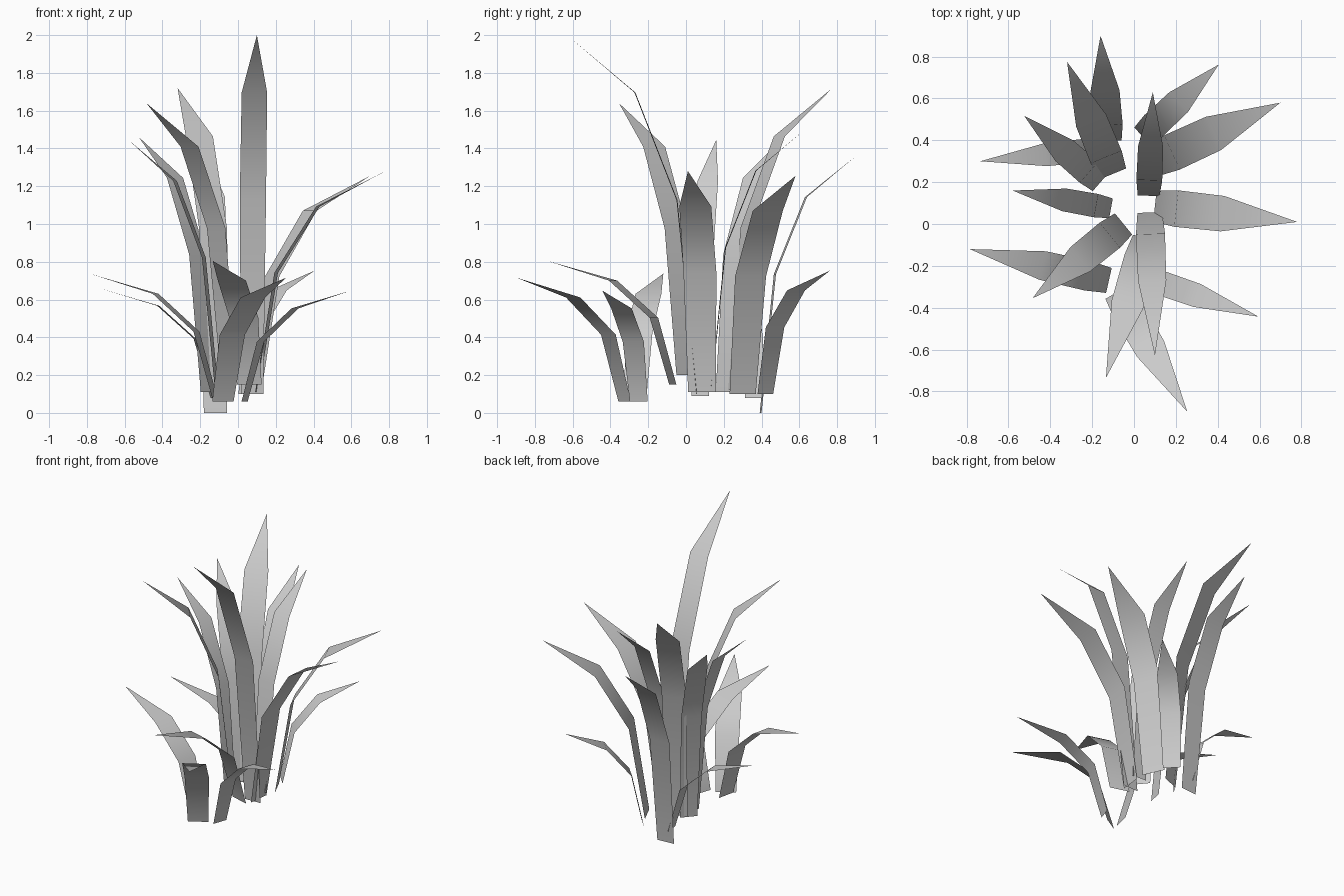
import bpy
from mathutils import Vector

# Each blade: base point, tip point, width
TALL = [
    ((-0.12, 0.395, 0.00), (-0.16, 0.90, 1.36), 0.14),
    ((-0.10, 0.24, 0.12), (-0.32, 0.775, 1.72), 0.155),
    ((-0.16, 0.20, 0.11), (-0.525, 0.517, 1.46), 0.13),
    ((-0.11, 0.075, 0.09), (-0.58, 0.16, 1.445), 0.11),
    ((-0.05, 0.00, 0.20), (-0.485, -0.355, 1.64), 0.15),
    ((0.075, 0.055, 0.10), (0.10, -0.63, 2.00), 0.135),
    ((0.10, 0.085, 0.11), (0.78, 0.01, 1.28), 0.17),
    ((0.09, 0.30, 0.10), (0.70, 0.58, 1.255), 0.175),
    ((0.07, 0.135, 0.14), (0.09, 0.63, 1.50), 0.12),
]
SHORT = [
    ((-0.14, 0.36, 0.08), (-0.735, 0.30, 0.66), 0.11),
    ((-0.12, -0.27, 0.07), (-0.785, -0.12, 0.737), 0.14),
    ((0.06, -0.07, 0.15), (-0.134, -0.735, 0.805), 0.155),
    ((-0.08, -0.325, 0.06), (0.255, -0.898, 0.716), 0.15),
    ((0.035, -0.25, 0.06), (0.595, -0.443, 0.647), 0.115),
    ((0.04, 0.42, 0.10), (0.405, 0.762, 0.753), 0.13),
]
# Shared arching profile: outward fraction, height fraction, width fraction
PROFILE = [(0, 0, 0.87), (0.15, 0.54, 1.03), (0.475, 0.84, 1.0)]


def blade(name, base, tip, width):
    base, tip = Vector(base), Vector(tip)
    d = tip - base
    out = Vector((d.x, d.y, 0))
    side = Vector((-d.y, d.x, 0)).normalized() * width / 2
    verts = []
    for r, h, w in PROFILE:
        c = base + out * r + Vector((0, 0, d.z * h))
        verts += [c - side * w, c + side * w]
    verts.append(tip)
    mesh = bpy.data.meshes.new(name)
    mesh.from_pydata(verts, [], [(0, 1, 3, 2), (2, 3, 5, 4), (4, 5, 6)])
    mesh.shade_smooth()
    ob = bpy.data.objects.new(name, mesh)
    bpy.context.collection.objects.link(ob)


# Tall inner blades and short outer blades
for label, group in (("tall_blade", TALL), ("short_blade", SHORT)):
    for i, (b, t, w) in enumerate(group, 1):
        blade(f"{label}_{i}", b, t, w)
